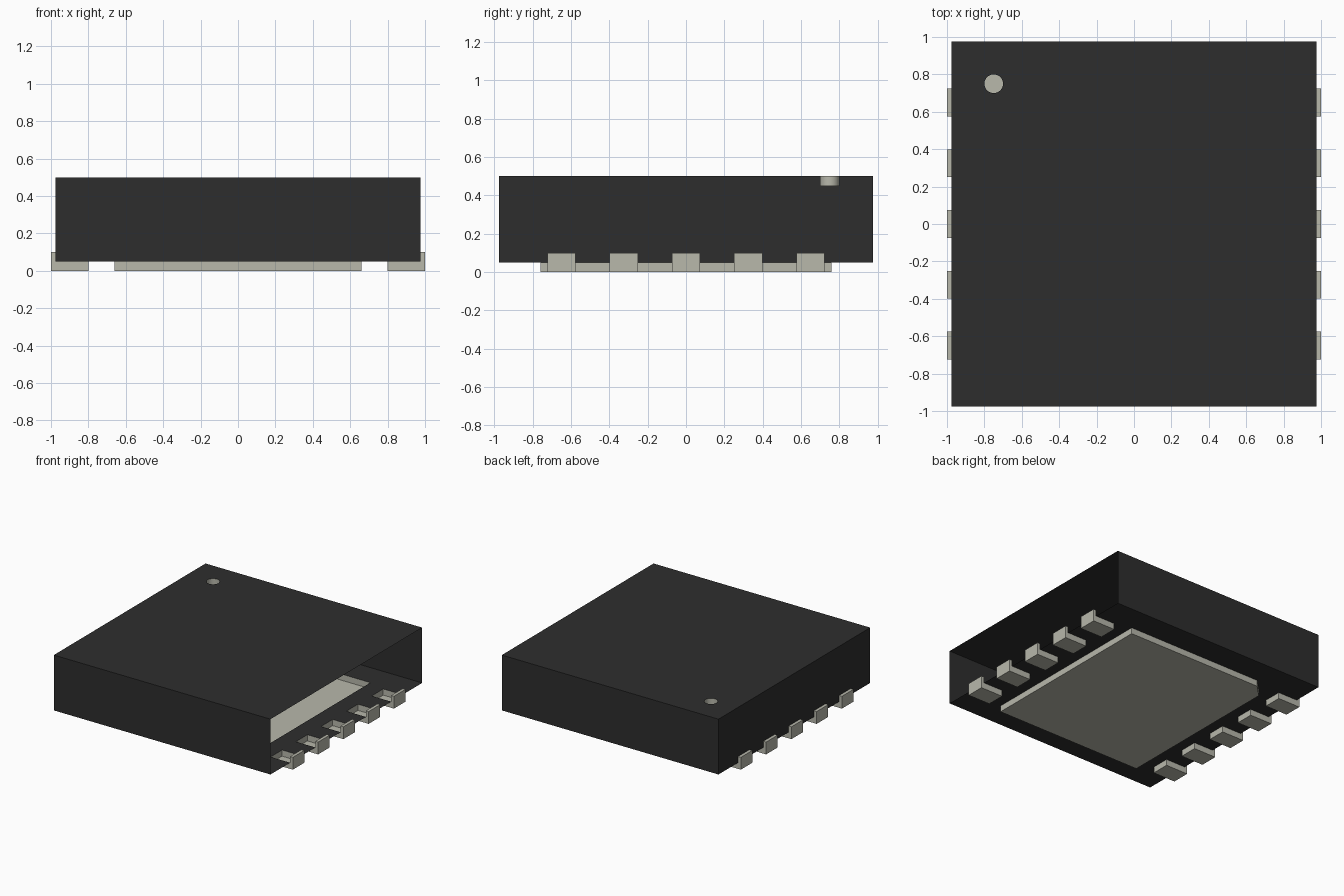
import bpy, bmesh, math
from mathutils import Vector
from mathutils.geometry import tessellate_polygon

if "Cube" in bpy.data.objects:
    bpy.data.objects.remove(bpy.data.objects["Cube"], do_unlink=True)

H = 0.975                       # half width of the body
Z0, Z1 = 0.05, 0.5              # body underside and top
LEAD_Y = [-0.65, -0.325, 0.0, 0.325, 0.65]
LEAD_W = 0.074                  # half width of a lead
LEAD_IN, LEAD_OUT, LEAD_TOP = 0.8, 1.0, 0.1
DOT, DOT_R, DOT_Z = (-0.75, 0.75), 0.05, 0.45


def material(name, rgb):
    m = bpy.data.materials.new(name)
    m.use_nodes = True
    m.diffuse_color = (*rgb, 1)
    bsdf = next(n for n in m.node_tree.nodes if n.type == 'BSDF_PRINCIPLED')
    bsdf.inputs["Base Color"].default_value = (*rgb, 1)
    return m


black = material("black plastic", (0.027, 0.027, 0.027))
metal = material("tinned metal", (0.48, 0.48, 0.41))


def sheet(bm, normal, *loops):
    """Fill an outline, with optional holes, facing the given direction."""
    loops = [[Vector(p) for p in loop] for loop in loops]
    pts = [p for loop in loops for p in loop]
    verts = [bm.verts.new(p) for p in pts]
    if len(loops) == 1 and len(pts) == 4:
        faces = [bm.faces.new(verts)]
    else:
        faces = [bm.faces.new([verts[i] for i in t]) for t in tessellate_polygon(loops)]
    for f in faces:
        f.normal_update()
        if f.normal.dot(Vector(normal)) < 0:
            f.normal_flip()


def finish(bm, name, mat):
    bmesh.ops.remove_doubles(bm, verts=bm.verts[:], dist=1e-5)
    me = bpy.data.meshes.new(name)
    bm.to_mesh(me)
    bm.free()
    me.materials.append(mat)
    ob = bpy.data.objects.new(name, me)
    bpy.context.scene.collection.objects.link(ob)
    return ob


def notches(edge, depth):
    """Points along an edge, stepping in to 'depth' at every lead."""
    out = []
    for y in LEAD_Y:
        out += [(edge, y - LEAD_W), (depth, y - LEAD_W),
                (depth, y + LEAD_W), (edge, y + LEAD_W)]
    return out


def ring(z, n=32):
    return [(DOT[0] + DOT_R * math.cos(2 * math.pi * i / n),
             DOT[1] + DOT_R * math.sin(2 * math.pi * i / n), z) for i in range(n)]


# Pad outline, with one corner cut at the marker end
PX, PY, CUT = 0.66, 0.76, 0.1
pad = [(-PX, -PY), (PX, -PY), (PX, PY), (-PX + CUT, PY), (-PX, PY - CUT)]

# Body shell: open on +x, floor and left-hand wall cut away where metal joins
bm = bmesh.new()
square = [(-H, -H), (H, -H), (H, H), (-H, H)]
sheet(bm, (0, 0, 1), [(x, y, Z1) for x, y in square], ring(Z1))
floor = ([(-H, -H), (H, -H)] + notches(H, LEAD_IN)
         + [(H, H), (-H, H)] + notches(-H, -LEAD_IN)[::-1])
sheet(bm, (0, 0, -1), [(x, y, Z0) for x, y in floor], [(x, y, Z0) for x, y in pad])
for s in (-1, 1):
    sheet(bm, (0, s, 0), [(-H, s * H, Z0), (H, s * H, Z0), (H, s * H, Z1), (-H, s * H, Z1)])
wall = [(Z0, -H)] + notches(Z0, LEAD_TOP) + [(Z0, H), (Z1, H), (Z1, -H)]
sheet(bm, (-1, 0, 0), [(-H, y, z) for z, y in wall])
finish(bm, "body", black)

# Round recessed marker
bm = bmesh.new()
low, high = ring(DOT_Z), ring(Z1)
sheet(bm, (0, 0, 1), low)
for i in range(len(low)):
    j = (i + 1) % len(low)
    inward = (DOT[0] - low[i][0], DOT[1] - low[i][1], 0)
    sheet(bm, inward, [low[i], low[j], high[j], high[i]])
marker = finish(bm, "marker_recess", metal)
bpy.ops.object.select_all(action='DESELECT')
marker.select_set(True)
bpy.context.view_layer.objects.active = marker
bpy.ops.object.shade_smooth_by_angle(angle=math.radians(30))

# Thermal pad: shallow tray below the body
bm = bmesh.new()
sheet(bm, (0, 0, -1), [(x, y, 0) for x, y in pad])
for (ax, ay), (bx, by) in zip(pad, pad[1:] + pad[:1]):
    sheet(bm, (by - ay, ax - bx, 0), [(ax, ay, 0), (bx, by, 0), (bx, by, Z0), (ax, ay, Z0)])
finish(bm, "thermal_pad", metal)

# L-shaped leads, open where they meet the body
profile = [(LEAD_IN, 0), (LEAD_OUT, 0), (LEAD_OUT, LEAD_TOP),
           (H, LEAD_TOP), (H, Z0), (LEAD_IN, Z0)]
for side, s in (("left", 1), ("right", -1)):
    for n, yc in enumerate(LEAD_Y, 1):
        bm = bmesh.new()
        y0, y1 = yc - LEAD_W, yc + LEAD_W
        for y, d in ((y0, -1), (y1, 1)):
            sheet(bm, (0, d, 0), [(s * x, y, z) for x, z in profile])
        for k in (0, 1, 2, 5):
            (ax, az), (bx, bz) = profile[k], profile[(k + 1) % 6]
            sheet(bm, (s * (bz - az), 0, ax - bx),
                  [(s * ax, y0, az), (s * bx, y0, bz), (s * bx, y1, bz), (s * ax, y1, az)])
        finish(bm, f"lead_{side}_{n}", metal)
